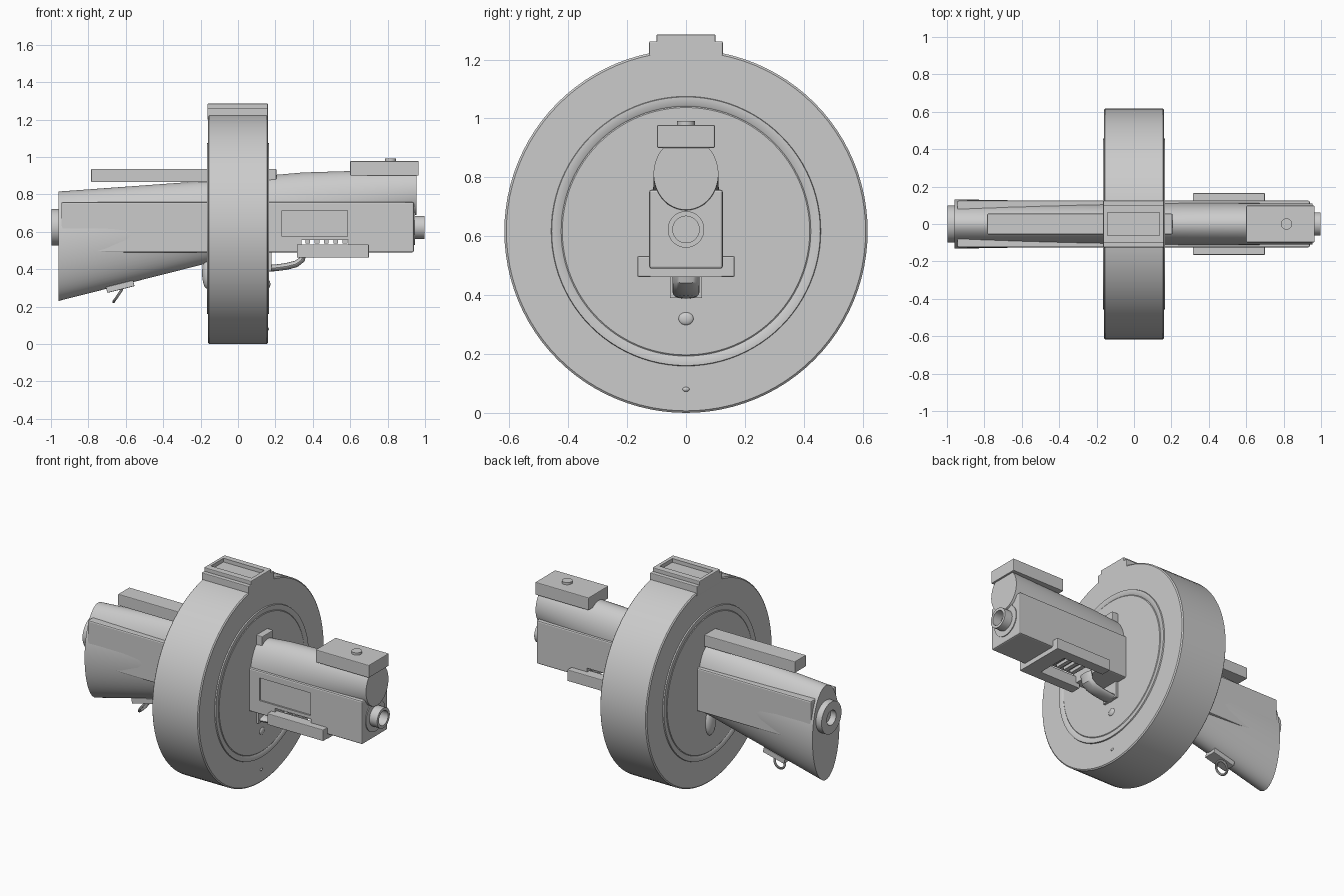
import bpy, bmesh, math
from mathutils import Vector

if "Cube" in bpy.data.objects:
    bpy.data.objects.remove(bpy.data.objects["Cube"])

GREY = (0.6, 0.6, 0.6, 1)
mat = bpy.data.materials.new("grey metal")
mat.use_nodes = True
mat.diffuse_color = GREY
mat.node_tree.nodes["Principled BSDF"].inputs["Base Color"].default_value = GREY


def finish(name, bm, smooth=False, bevel=0):
    bmesh.ops.recalc_face_normals(bm, faces=bm.faces)
    mesh = bpy.data.meshes.new(name)
    bm.to_mesh(mesh)
    bm.free()
    mesh.materials.append(mat)
    ob = bpy.data.objects.new(name, mesh)
    bpy.context.collection.objects.link(ob)
    if bevel:
        mod = ob.modifiers.new("bevel", "BEVEL")
        mod.width, mod.segments = bevel, 2
    if smooth:
        bpy.ops.object.select_all(action="DESELECT")
        ob.select_set(True)
        bpy.context.view_layer.objects.active = ob
        bpy.ops.object.shade_smooth_by_angle(angle=math.radians(35))
    return ob


def box(name, x, y, z, bevel=0):
    bm = bmesh.new()
    bmesh.ops.create_cube(bm, size=1)
    for v in bm.verts:
        v.co = [(lo + hi) / 2 + c * (hi - lo) for c, (lo, hi) in zip(v.co, (x, y, z))]
    return finish(name, bm, bevel=bevel)


def loft(name, rings, caps=True, smooth=True):
    """Skin a list of closed rings of points."""
    bm = bmesh.new()
    rows = [[bm.verts.new(p) for p in ring] for ring in rings]
    n = len(rows[0])
    pairs = list(zip(rows, rows[1:])) + ([] if caps else [(rows[-1], rows[0])])
    for a, b in pairs:
        for i in range(n):
            bm.faces.new((a[i], a[(i + 1) % n], b[(i + 1) % n], b[i]))
    if caps:
        bm.faces.new(rows[0])
        bm.faces.new(rows[-1])
    return finish(name, bm, smooth)


def oval(x, half_y, z0, z1, n=64):
    mid, half_z = (z0 + z1) / 2, (z1 - z0) / 2
    angles = [math.tau * i / n for i in range(n)]
    return [(x, half_y * math.cos(a), mid + half_z * math.sin(a)) for a in angles]


def lathe_x(name, profile, z, caps=True, n=64):
    """Revolve (x, radius) pairs about a line along x."""
    return loft(name, [oval(x, r, z - r, z + r, n) for x, r in profile], caps)


def cut(target, cutter):
    cutter.hide_render = True
    cutter.hide_viewport = True
    cutter.display_type = "WIRE"
    mod = target.modifiers.new("cut", "BOOLEAN")
    mod.operation, mod.object, mod.solver = "DIFFERENCE", cutter, "EXACT"


# Drum with raised side caps and a fine groove in each
half = [(0.165, 0.42), (0.162, 0.424), (0.165, 0.428), (0.167, 0.45),
        (0.167, 0.456), (0.16, 0.458), (0.16, 0.61), (0.154, 0.617)]
drum = [(-x, r) for x, r in half] + half[::-1]
lathe_x("drum", drum, 0.617, n=96)

# Drum top bracket with a sunken tray
box("bracket_base", (-0.163, 0.16), (-0.125, 0.125), (1.2, 1.262), 0.004)
bracket = box("bracket_top", (-0.163, 0.16), (-0.1, 0.1), (1.2, 1.285), 0.004)
cut(bracket, box("bracket_cutter", (-0.143, 0.137), (-0.062, 0.062), (1.255, 1.4)))

# Receiver with a side port and an open slot underneath
body = box("receiver", (-0.945, 0.94), (-0.125, 0.125), (0.49, 0.758), 0.008)
cut(body, box("port_cutter", (0.235, 0.585), (-0.2, -0.115), (0.575, 0.715)))
cut(body, box("slot_cutter", (0.34, 0.59), (-0.2, 0.2), (0.4, 0.555)))

# Tapering stock that runs through into the barrel shroud
loft("stock_and_shroud", [oval(-0.96, 0.132, 0.23, 0.815),
                          oval(-0.17, 0.118, 0.43, 0.872),
                          oval(0.35, 0.112, 0.562, 0.917),
                          oval(0.955, 0.11, 0.69, 0.935)])

# End rings
lathe_x("muzzle_ring", [(0.9, 0.062), (0.998, 0.062), (0.998, 0.045), (0.9, 0.045)], 0.623, False)
lathe_x("muzzle_collar", [(0.93, 0.095), (0.945, 0.095), (0.945, 0.05), (0.93, 0.05)], 0.623, False)
lathe_x("rear_ring", [(-0.9, 0.098), (-0.998, 0.098), (-0.998, 0.045), (-0.955, 0.045)], 0.625)

# Top rail and front sight housing
box("top_rail", (-0.785, 0.205), (-0.055, 0.055), (0.865, 0.936), 0.004)
box("sight_housing", (0.6, 0.966), (-0.098, 0.098), (0.9, 0.978), 0.004)
bm = bmesh.new()
bmesh.ops.create_cone(bm, cap_ends=True, segments=32, radius1=0.03, radius2=0.03, depth=0.04)
bmesh.ops.translate(bm, verts=bm.verts, vec=(0.815, 0, 0.972))
finish("sight_button", bm, True)

# Lower side rails, closing bar and ribs in the slot
for side, name in ((-1, "right"), (1, "left")):
    ys = sorted((side * 0.1, side * 0.165))
    box(name + "_lower_rail", (0.315, 0.7), ys, (0.462, 0.532), 0.004)
box("lower_front_bar", (0.6, 0.7), (-0.12, 0.12), (0.462, 0.532))
for i in range(5):
    x = 0.36 + i * 0.05
    box("slot_rib", (x, x + 0.025), (-0.1, 0.1), (0.536, 0.56))

# Curved lever between the drum and the receiver
path = [(0.14, 0.405), (0.2, 0.407), (0.26, 0.415), (0.31, 0.428), (0.34, 0.45), (0.352, 0.5)]
pts = [Vector((x, 0, z)) for x, z in path]
rings = []
for i, p in enumerate(pts):
    t = (pts[min(i + 1, len(pts) - 1)] - pts[max(i - 1, 0)]).normalized()
    up = Vector((-t.z, 0, t.x))
    angles = [math.tau * k / 24 for k in range(24)]
    rings.append([p + up * 0.018 * math.sin(a) + Vector((0, 0.045 * math.cos(a), 0)) for a in angles])
loft("lever", rings)
box("lever_foot", (0.16, 0.18), (-0.055, 0.055), (0.39, 0.5))


# Rounded bumps on the drum sides
def bump(name, centre, size):
    bm = bmesh.new()
    bmesh.ops.create_uvsphere(bm, u_segments=24, v_segments=12, radius=1)
    for v in bm.verts:
        v.co = [c + s * k for c, s, k in zip(centre, size, v.co)]
    finish(name, bm, True)


bump("rear_bump", (-0.165, 0, 0.38), (0.027, 0.045, 0.085))
bump("front_bump", (0.163, 0, 0.32), (0.01, 0.026, 0.022))
bump("small_bump", (0.158, 0, 0.08), (0.008, 0.012, 0.008))

# Sling mount and loop under the stock
mount = box("sling_mount", (-0.075, 0.075), (-0.04, 0.04), (-0.016, 0.016), 0.003)
mount.location = (-0.63, 0, 0.307)
mount.rotation_euler.y = -0.245
rings = []
for i in range(32):
    a = math.tau * i / 32
    out = Vector((0, math.cos(a), math.sin(a)))
    ring = []
    for k in range(8):
        b = math.tau * k / 8
        ring.append(out * (0.04 + 0.007 * math.cos(b)) + Vector((0.007 * math.sin(b), 0, 0)))
    rings.append(ring)
loop = loft("sling_loop", rings, caps=False)
loop.location = (-0.643, 0, 0.258)
loop.rotation_euler.y = 0.6
